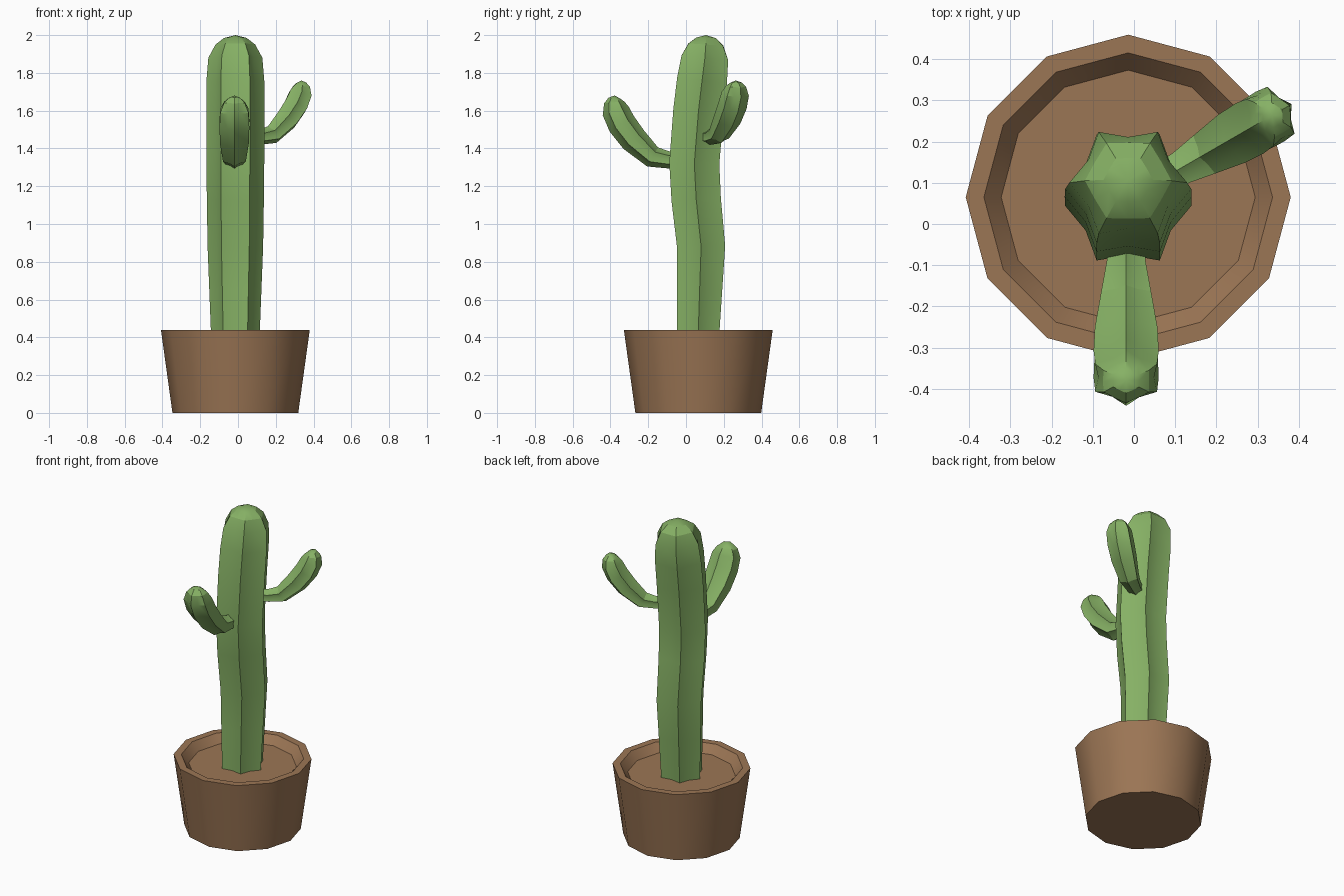
import bpy, bmesh, math
from mathutils import Vector

if "Cube" in bpy.data.objects:
    bpy.data.objects.remove(bpy.data.objects["Cube"])


def material(name, color):
    m = bpy.data.materials.new(name)
    m.diffuse_color = (*color, 1)
    m.use_nodes = True
    m.node_tree.nodes["Principled BSDF"].inputs["Base Color"].default_value = m.diffuse_color
    return m


GREEN = material("cactus_green", (0.24, 0.44, 0.13))
BROWN = material("clay_brown", (0.33, 0.18, 0.09))


def finish(name, bm, mat, angle):
    bmesh.ops.recalc_face_normals(bm, faces=bm.faces)
    me = bpy.data.meshes.new(name)
    bm.to_mesh(me)
    bm.free()
    me.materials.append(mat)
    me.shade_smooth()
    me.set_sharp_from_angle(angle=math.radians(angle))
    ob = bpy.data.objects.new(name, me)
    bpy.context.collection.objects.link(ob)
    return ob


def bridge(bm, rings):
    for a, b in zip(rings, rings[1:]):
        n = len(a)
        for i in range(n):
            j = (i + 1) % n
            bm.faces.new((a[i], a[j], b[j], b[i]))


def ribbed_tube(name, path, origin, azimuth, phase, widen=1.0, ribs=6, valley=0.78):
    """Star-section tube along (distance, height, radius) points, closed to a tip."""
    a = math.radians(azimuth)
    out, up = Vector((math.cos(a), math.sin(a), 0)), Vector((0, 0, 1))
    side = out.cross(up)
    pts = [Vector((*origin, 0)) + out * d + up * z for d, z, r in path]
    bm = bmesh.new()
    rings = []
    last = len(pts) - 1
    for k in range(last):
        tangent = (pts[k + 1] - pts[max(k - 1, 0)]).normalized()
        normal = side.cross(tangent)
        depth = valley if k < last - 2 else 0.88
        ring = []
        for i in range(ribs * 2):
            t = math.radians(phase) + math.pi * i / ribs
            r = path[k][2] * (depth if i % 2 else 1)
            ring.append(bm.verts.new(pts[k] + side * (math.cos(t) * r * widen)
                                     + normal * (math.sin(t) * r)))
        rings.append(ring)
    bridge(bm, rings)
    bm.faces.new(rings[0])
    tip = bm.verts.new(pts[-1])
    end = rings[-1]
    for i in range(len(end)):
        bm.faces.new((end[i], end[(i + 1) % len(end)], tip))
    return finish(name, bm, GREEN, 25)


# Pot with sloped inner rim and soil, as one lathed profile
CX, CY = -0.014, 0.065
bm = bmesh.new()
rings = []
for r, z in [(0.333, 0), (0.394, 0.44), (0.35, 0.44), (0.308, 0.39)]:
    rings.append([bm.verts.new((CX + r * math.cos(i * math.pi / 6),
                                CY + r * math.sin(i * math.pi / 6), z)) for i in range(12)])
bridge(bm, rings)
bm.faces.new(rings[0])
bm.faces.new(rings[-1])
finish("pot", bm, BROWN, 35)

# Main stem, swaying gently along y
stem = [(0.063, 0.37, 0.127), (0.072, 0.65, 0.138), (0.08, 0.88, 0.147),
        (0.054, 1.13, 0.151), (0.044, 1.32, 0.153), (0.066, 1.6, 0.154),
        (0.085, 1.76, 0.153), (0.1, 1.88, 0.143), (0.105, 1.95, 0.105),
        (0.107, 1.985, 0.06), (0.107, 2.0, 0)]
ribbed_tube("stem", stem, (CX, 0), 90, 0)

# Two arms from one path: front, and a smaller raised copy at back right
arm = [(0.05, 1.342, 0.042), (0.135, 1.339, 0.045), (0.222, 1.355, 0.058),
       (0.322, 1.447, 0.073), (0.385, 1.53, 0.076), (0.418, 1.6, 0.072),
       (0.426, 1.644, 0.053), (0.425, 1.667, 0.03), (0.424, 1.68, 0)]
ribbed_tube("front_arm", arm, (-0.019, 0.045), -90, 90, widen=1.2)
s = 0.88
side_arm = [(0.03 + d * s, 1.42 + (z - 1.294) * s, r * s) for d, z, r in arm]
ribbed_tube("side_arm", side_arm, (CX, 0.062), 30, 90, widen=1.2)
